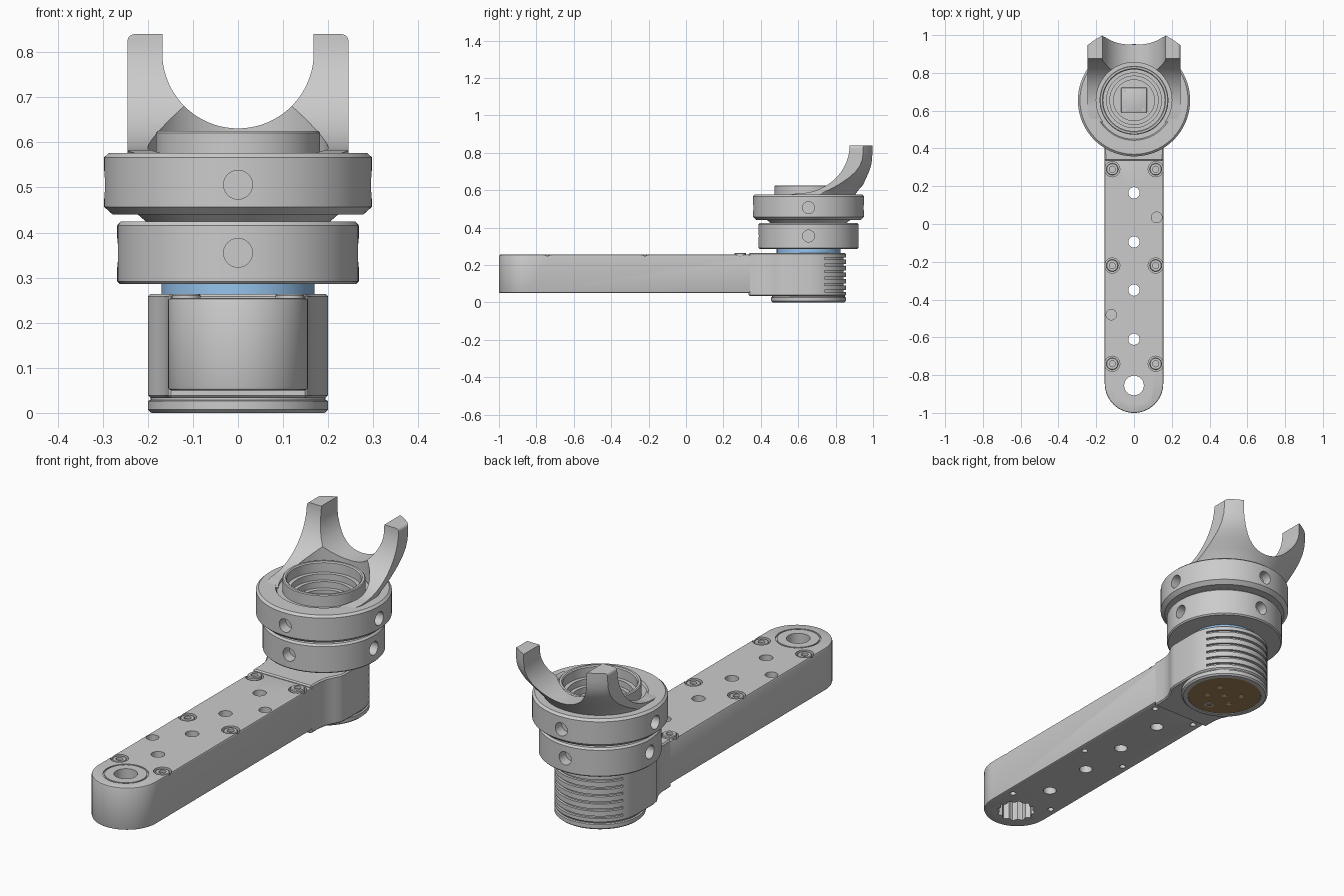
import bpy, bmesh
from math import sin, cos, pi, radians
from mathutils import Matrix

if "Cube" in bpy.data.objects:
    bpy.data.objects.remove(bpy.data.objects["Cube"])

CY = 0.655   # y of the vertical hub axis


def finish(name, bm):
    bmesh.ops.remove_doubles(bm, verts=bm.verts, dist=1e-5)
    bmesh.ops.recalc_face_normals(bm, faces=bm.faces)
    me = bpy.data.meshes.new(name)
    bm.to_mesh(me)
    bm.free()
    ob = bpy.data.objects.new(name, me)
    bpy.context.collection.objects.link(ob)
    return ob


def lathe(name, prof, x=0.0, y=CY, segs=64, closed=False):
    """Revolve (radius, z) points around a vertical axis."""
    bm = bmesh.new()
    vs = [bm.verts.new((r, 0, z)) for r, z in prof]
    es = [bm.edges.new(p) for p in zip(vs, vs[1:])]
    if closed:
        es.append(bm.edges.new((vs[-1], vs[0])))
    bmesh.ops.spin(bm, geom=vs + es, cent=(0, 0, 0), axis=(0, 0, 1), angle=2 * pi, steps=segs)
    bmesh.ops.translate(bm, verts=bm.verts, vec=(x, y, 0))
    return finish(name, bm)


def disc(name, x, y, r, z0, z1, segs=32):
    return lathe(name, [(0, z0), (r, z0), (r, z1), (0, z1)], x, y, segs)


def prism(name, pts, a, b, axis='Z'):
    """Extrude a 2D outline between a and b along an axis."""
    put = {'X': lambda u, v: (a, u, v), 'Y': lambda u, v: (u, a, v), 'Z': lambda u, v: (u, v, a)}[axis]
    vec = {'X': (b - a, 0, 0), 'Y': (0, b - a, 0), 'Z': (0, 0, b - a)}[axis]
    bm = bmesh.new()
    f = bm.faces.new([bm.verts.new(put(u, v)) for u, v in pts])
    ext = bmesh.ops.extrude_face_region(bm, geom=[f])['geom']
    bmesh.ops.translate(bm, verts=[e for e in ext if isinstance(e, bmesh.types.BMVert)], vec=vec)
    return finish(name, bm)


def arc(cx, cy, rx, ry, a0, a1, n):
    return [(cx + rx * cos(radians(a0 + (a1 - a0) * i / n)),
             cy + ry * sin(radians(a0 + (a1 - a0) * i / n))) for i in range(n + 1)]


def apply_mod(ob, mod):
    bpy.context.view_layer.objects.active = ob
    bpy.ops.object.modifier_apply(modifier=mod.name)


def boolean(ob, cutters, op='DIFFERENCE'):
    for c in cutters:
        m = ob.modifiers.new("bool", 'BOOLEAN')
        m.operation, m.solver, m.object = op, 'EXACT', c
        apply_mod(ob, m)
        bpy.data.objects.remove(c)


def bevel(ob, w, n=2):
    m = ob.modifiers.new("bevel", 'BEVEL')
    m.width, m.segments, m.limit_method, m.angle_limit = w, n, 'ANGLE', radians(40)
    apply_mod(ob, m)


def paint(ob, name, rgb):
    m = bpy.data.materials.new(name)
    m.diffuse_color = (*rgb, 1)
    m.use_nodes = True
    m.node_tree.nodes["Principled BSDF"].inputs["Base Color"].default_value = m.diffuse_color
    ob.data.materials.append(m)


# Arm: long bar with a round end
arm = prism("arm", [(0.155, 0.5)] + [(-0.155, 0.5)] + arc(0, -0.845, 0.155, 0.155, 180, 360, 32), 0.05, 0.255)
bevel(arm, 0.007)
screws = [(s * 0.115, y) for s in (-1, 1) for y in (0.29, -0.22, -0.74)]
cuts = [disc("cut", 0, y, 0.03, 0, 0.3) for y in (0.165, -0.095, -0.35, -0.61)]
cuts += [disc("cut", x, y, 0.028, 0.225, 0.3) for x, y in ((0.12, 0.035), (-0.12, -0.48))]
for x, y in screws:
    cuts += [disc("cut", x, y, 0.04, 0.235, 0.3), disc("cut", x, y, 0.014, 0, 0.08, 20)]
# Pivot end: through hole, fluted socket below, ring groove on top
cuts.append(disc("cut", 0, -0.855, 0.052, 0, 0.3, 48))
flutes = [((0.083 + 0.006 * cos(12 * t)) * cos(t), -0.855 + (0.083 + 0.006 * cos(12 * t)) * sin(t))
          for t in (2 * pi * i / 96 for i in range(96))]
cuts.append(prism("cut", flutes, 0.0, 0.2))
cuts.append(lathe("cut", [(0.093, 0.248), (0.1, 0.248), (0.1, 0.27), (0.093, 0.27)], 0, -0.855, 48, True))
boolean(arm, cuts)

# Socket head screws; the pair beside the hub stand slightly proud
parts = [arm]
for x, y in screws:
    t = 0.264 if y > 0.2 else 0.252
    parts.append(lathe("screw", [(0, 0.234), (0.032, 0.234), (0.032, t - 0.004), (0.029, t), (0.016, t),
                                 (0.016, t - 0.012), (0, t - 0.012)], x, y, 24))

# Hub housing: flares out of the arm, round at the back with cooling grooves
right = [(0.155, 0.335), (0.156, 0.40), (0.163, 0.44), (0.18, 0.475), (0.195, 0.50), (0.2, 0.53)]
outline = right + arc(0, CY, 0.2, 0.2, 0, 180, 48) + [(-x, y) for x, y in reversed(right)]
housing = prism("hub_housing", outline, 0.033, 0.264)
bevel(housing, 0.006, 1)
boolean(housing, [prism("cut", arc(0, CY, 0.25, 0.25, 25, 155, 40) + arc(0, CY, 0.188, 0.188, 155, 25, 40),
                        z, z + 0.011) for z in (0.055 + 0.035 * i for i in range(6))])
parts.append(housing)

# Base with brown contact plate and gold pins
parts.append(lathe("hub_base", [(0, 0.008), (0.17, 0.008), (0.17, 0), (0.192, 0), (0.2, 0.007),
                                (0.2, 0.026), (0.194, 0.029), (0.194, 0.04), (0, 0.04)]))
plate = disc("contact_plate", 0, CY, 0.169, 0.003, 0.012, 64)
paint(plate, "brown", (0.36, 0.23, 0.1))
parts.append(plate)
for x, y in ((0, 0), (0.065, 0.045), (-0.065, 0.045), (0.065, -0.045), (-0.065, -0.045)):
    pin = disc("contact_pin", x, CY + y, 0.012, 0.001, 0.006, 20)
    paint(pin, "gold", (0.85, 0.62, 0.3))
    parts.append(pin)
parts.append(lathe("locating_socket", [(0.014, 0.001), (0.022, 0.001), (0.022, 0.006), (0.014, 0.006)],
                   0, CY - 0.11, 24, True))

# Blue seal
seal = disc("seal_ring", 0, CY, 0.17, 0.26, 0.288, 64)
paint(seal, "blue", (0.3, 0.55, 0.85))
parts.append(seal)

# Two stacked collars with four wrench holes each
lower = lathe("lower_collar", [(0, 0.286), (0.262, 0.286), (0.268, 0.292), (0.268, 0.416), (0.26, 0.425),
                               (0.205, 0.425), (0.205, 0.43), (0, 0.43)], segs=96)
upper = lathe("upper_collar", [(0.15, 0.425), (0.205, 0.425), (0.222, 0.44), (0.278, 0.44), (0.297, 0.457),
                               (0.297, 0.567), (0.286, 0.577), (0.212, 0.577), (0.206, 0.566), (0.15, 0.566)],
              segs=96, closed=True)
for ob, r, z in ((lower, 0.268, 0.355), (upper, 0.297, 0.506)):
    cuts = []
    for k in range(4):
        c = disc("cut", 0, 0, 0.032, r - 0.05, r + 0.05)
        c.data.transform(Matrix.Translation((0, CY, z)) @ Matrix.Rotation(k * pi / 2, 4, 'Z')
                         @ Matrix.Rotation(pi / 2, 4, 'X'))
        cuts.append(c)
    boolean(ob, cuts)
    parts.append(ob)

# Stepped cup with a square connector in its floor
parts.append(lathe("cup", [(0.182, 0.55), (0.182, 0.621), (0.178, 0.625), (0.168, 0.625), (0.163, 0.62),
                           (0.163, 0.575), (0.145, 0.575), (0.145, 0.545), (0.128, 0.545), (0.128, 0.515),
                           (0.108, 0.515), (0.108, 0.49), (0, 0.49), (0, 0.46), (0.182, 0.46)], closed=True))
s = 0.068
sq = prism("connector", [(-s, CY - s), (s, CY - s), (s, CY + s), (-s, CY + s)], 0.485, 0.502)
bevel(sq, 0.006)
parts.append(sq)
for x in (-0.05, 0.05):
    for y in (-0.05, 0.05):
        parts.append(disc("connector_screw", x, CY + y, 0.009, 0.5, 0.507, 16))

# Fork: flared bowl, trimmed to the side curve and width, then slotted
fork = lathe("fork", [(0, 0.57), (0.247, 0.57), (0.262, 0.595), (0.295, 0.632), (0.325, 0.665), (0.35, 0.697),
                      (0.368, 0.73), (0.378, 0.765), (0.381, 0.80), (0.381, 0.9), (0, 0.9)], segs=128)
side = arc(0.6, 0.84, 0.275, 0.257, 270, 360, 24) + [(1.1, 0.84), (1.1, 0.55), (0.54, 0.55), (0.54, 0.575)]
front = [(-0.245, 0.5), (0.245, 0.5)] + arc(0.23, 0.825, 0.015, 0.015, 0, 90, 5) \
    + arc(-0.23, 0.825, 0.015, 0.015, 90, 180, 5)
boolean(fork, [prism("cut", side, -0.3, 0.3, 'X'), prism("cut", front, 0.3, 1.3, 'Y')], 'INTERSECT')
slot = arc(0, 0.799, 0.168, 0.168, 180, 360, 40) + [(0.168, 1), (-0.168, 1)]
boolean(fork, [prism("cut", slot, 0.2, 1.4, 'Y'), disc("cut", 0, CY, 0.2, 0.5, 1.0, 96)])
parts.append(fork)

# Smooth shading with crisp edges
bpy.ops.object.select_all(action='DESELECT')
for ob in parts:
    ob.select_set(True)
bpy.context.view_layer.objects.active = arm
bpy.ops.object.shade_smooth_by_angle(angle=radians(30))
